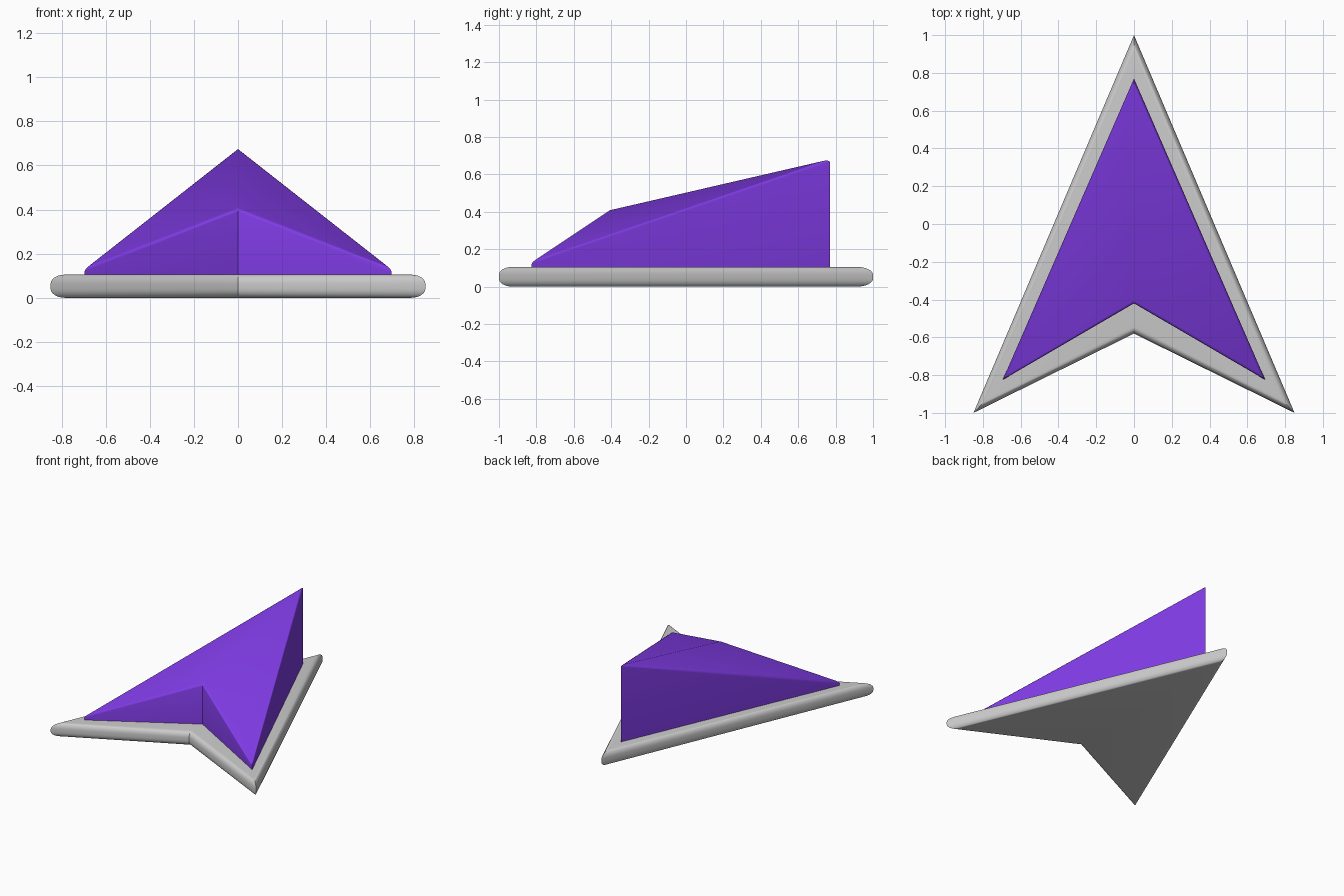
import bpy, bmesh, math
from mathutils import Vector

if "Cube" in bpy.data.objects:
    bpy.data.objects.remove(bpy.data.objects["Cube"])


def inset(points, d):
    """Mitred inset of a clockwise outline."""
    out = []
    n = len(points)
    for i in range(n):
        p = Vector(points[i])
        a = (p - Vector(points[i - 1])).normalized()
        b = (Vector(points[(i + 1) % n]) - p).normalized()
        na, nb = Vector((a.y, -a.x)), Vector((b.y, -b.x))
        out.append(p + (na + nb) * d / (1 + na.dot(nb)))
    return out


def finish(name, bm):
    bmesh.ops.recalc_face_normals(bm, faces=bm.faces)
    mesh = bpy.data.meshes.new(name)
    bm.to_mesh(mesh)
    bm.free()
    obj = bpy.data.objects.new(name, mesh)
    bpy.context.collection.objects.link(obj)
    bpy.context.view_layer.objects.active = obj
    obj.select_set(True)
    bpy.ops.object.shade_smooth_by_angle(angle=math.radians(30))
    obj.select_set(False)
    return obj


def chevron(nose, wing_x, wing_y, notch):
    return [(0, nose), (wing_x, wing_y), (0, notch), (-wing_x, wing_y)]


# Base plate: chevron with rounded rim, lofted through inset outlines
height, round_z, round_in, steps = 0.105, 0.042, 0.033, 6
outline = chevron(1.0, 0.85, -1.0, -0.58)
quarter = [i / steps * math.pi / 2 for i in range(steps + 1)]
lower = [(round_in * (1 - math.sin(t)), round_z * (1 - math.cos(t))) for t in quarter]
profile = lower + [(d, height - z) for d, z in reversed(lower)]
bm = bmesh.new()
rings = [[bm.verts.new((p.x, p.y, z)) for p in inset(outline, d)] for d, z in profile]
for r0, r1 in zip(rings, rings[1:]):
    for i in range(4):
        j = (i + 1) % 4
        bm.faces.new((r0[i], r0[j], r1[j], r1[i]))
bm.faces.new(rings[0])
bm.faces.new(rings[-1])
finish("base_plate", bm)

# Arrow body: vertical walls under a sloping ridged roof
foot = chevron(0.77, 0.695, -0.825, -0.42)
tops = [0.68, 0.135, 0.405, 0.135]
bm = bmesh.new()
low = [bm.verts.new((x, y, 0.1)) for x, y in foot]
top = [bm.verts.new((x, y, z)) for (x, y), z in zip(foot, tops)]
for i in range(4):
    j = (i + 1) % 4
    bm.faces.new((low[i], low[j], top[j], top[i]))
bm.faces.new(low)
bm.faces.new((top[0], top[1], top[2]))
bm.faces.new((top[0], top[2], top[3]))
bmesh.ops.recalc_face_normals(bm, faces=bm.faces)
rim = [bm.edges.get((top[i], top[(i + 1) % 4])) for i in range(4)]
bmesh.ops.bevel(bm, geom=rim, offset=0.014, offset_type='OFFSET', segments=3,
                profile=0.5, affect='EDGES', clamp_overlap=True)
body = finish("arrow_body", bm)

purple = bpy.data.materials.new("purple")
purple.diffuse_color = (0.22, 0.045, 0.8, 1)
purple.use_nodes = True
purple.node_tree.nodes["Principled BSDF"].inputs["Base Color"].default_value = purple.diffuse_color
body.data.materials.append(purple)
